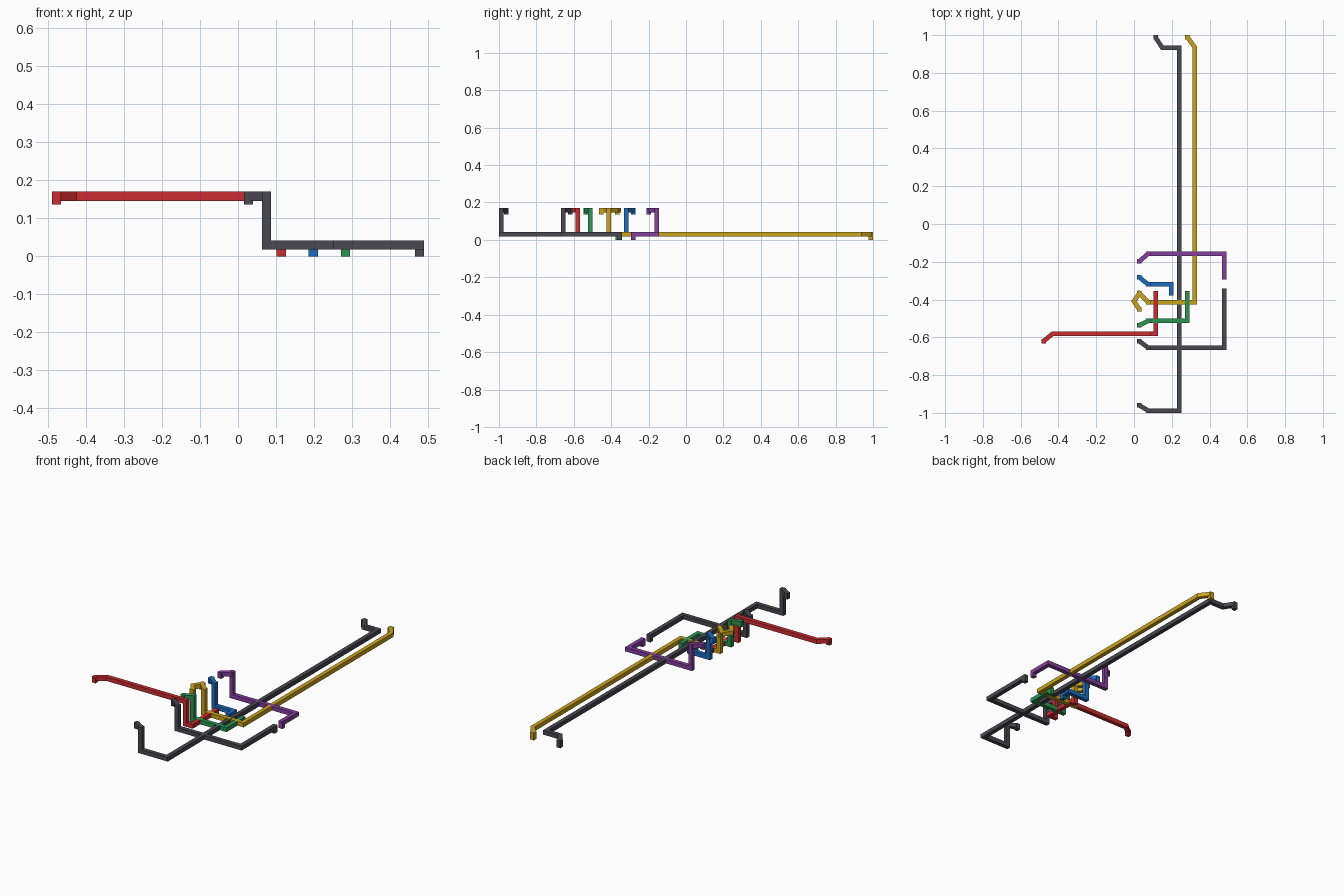
import bpy
import bmesh
from mathutils import Vector

if "Cube" in bpy.data.objects:
    bpy.data.objects.remove(bpy.data.objects["Cube"], do_unlink=True)

HALF = 0.012            # half the wire thickness
HIGH, LOW = 0.158, 0.03  # centre heights of the two wire levels
TIP = 0.022             # drop from a level's centre to its contact tip
HIGH_TIP, LOW_TIP = HIGH - TIP, 0.0
POST_X, PIN_X = 0.075, 0.028


def material(name, color):
    mat = bpy.data.materials.new(name)
    mat.use_nodes = True
    rgba = (*color, 1)
    mat.diffuse_color = rgba
    mat.node_tree.nodes["Principled BSDF"].inputs["Base Color"].default_value = rgba
    return mat


charcoal = material("charcoal", (0.065, 0.065, 0.08))
red = material("red", (0.6, 0.025, 0.03))
yellow = material("yellow", (0.6, 0.37, 0.01))
green = material("green", (0.025, 0.3, 0.085))
blue = material("blue", (0.012, 0.15, 0.52))
purple = material("purple", (0.23, 0.05, 0.34))


def add_run(bm, points, z):
    """Flat mitred square bar through the xy points."""
    pts = [Vector(p) for p in points]
    dirs = [(b - a).normalized() for a, b in zip(pts, pts[1:])]
    rings = []
    for i, p in enumerate(pts):
        before, after = dirs[max(i - 1, 0)], dirs[min(i, len(dirs) - 1)]
        n0, n1 = Vector((-before.y, before.x)), Vector((-after.y, after.x))
        side = (n0 + n1) * HALF / (1 + n0.dot(n1))
        rings.append([bm.verts.new((*(p + side * s), z + HALF * t))
                      for s, t in ((1, 1), (1, -1), (-1, -1), (-1, 1))])
    for a, b in zip(rings, rings[1:]):
        for k in range(4):
            j = (k + 1) % 4
            bm.faces.new((a[k], a[j], b[j], b[k]))
    bm.faces.new(rings[0])
    bm.faces.new(rings[-1][::-1])


def add_post(bm, point, bottom, top):
    """Upright square bar."""
    x, y = point
    corners = [(x - HALF, y - HALF), (x + HALF, y - HALF),
               (x + HALF, y + HALF), (x - HALF, y + HALF)]
    lower = [bm.verts.new((*c, bottom)) for c in corners]
    upper = [bm.verts.new((*c, top)) for c in corners]
    for k in range(4):
        j = (k + 1) % 4
        bm.faces.new((lower[k], lower[j], upper[j], upper[k]))
    bm.faces.new(lower[::-1])
    bm.faces.new(upper)


def wire(name, mat, high_run, low_run):
    """Wire on two levels; the high run ends on the post where the low one starts."""
    bm = bmesh.new()
    post = high_run[-1]
    add_run(bm, high_run, HIGH)
    add_run(bm, [post] + low_run, LOW)
    add_post(bm, post, LOW - HALF, HIGH + HALF)
    add_post(bm, high_run[0], HIGH_TIP, HIGH + HALF)
    add_post(bm, low_run[-1], LOW_TIP, LOW + HALF)
    # a hooked run has a second contact tip
    if len(high_run) > 3:
        add_post(bm, high_run[2], HIGH_TIP, HIGH + HALF)
    bmesh.ops.recalc_face_normals(bm, faces=bm.faces)
    mesh = bpy.data.meshes.new(name)
    bm.to_mesh(mesh)
    bm.free()
    mesh.materials.append(mat)
    bpy.context.collection.objects.link(bpy.data.objects.new(name, mesh))


# short wires between the pin row and the inner contacts
wire("purple_wire", purple, [(PIN_X, -0.198), (POST_X, -0.157)],
     [(0.478, -0.157), (0.478, -0.283)])
wire("blue_wire", blue, [(PIN_X, -0.282), (POST_X, -0.32)],
     [(0.198, -0.32), (0.198, -0.366)])
wire("green_wire", green, [(PIN_X, -0.536), (POST_X, -0.513)],
     [(0.283, -0.513), (0.283, -0.366)])
wire("short_dark_wire", charcoal, [(PIN_X, -0.62), (POST_X, -0.655)],
     [(0.478, -0.655), (0.478, -0.354)])

# wire reaching out to the side
wire("red_wire", red, [(-0.478, -0.62), (-0.43, -0.58), (POST_X, -0.58)],
     [(0.114, -0.58), (0.114, -0.366)])

# long wires running to the back
wire("yellow_wire", yellow,
     [(PIN_X, -0.452), (0, -0.41), (PIN_X, -0.367), (POST_X, -0.414)],
     [(0.322, -0.414), (0.322, 0.935), (0.283, 0.988)])
wire("long_dark_wire", charcoal, [(PIN_X, -0.96), (POST_X, -0.988)],
     [(0.24, -0.988), (0.24, 0.932), (0.15, 0.932), (0.114, 0.988)])
